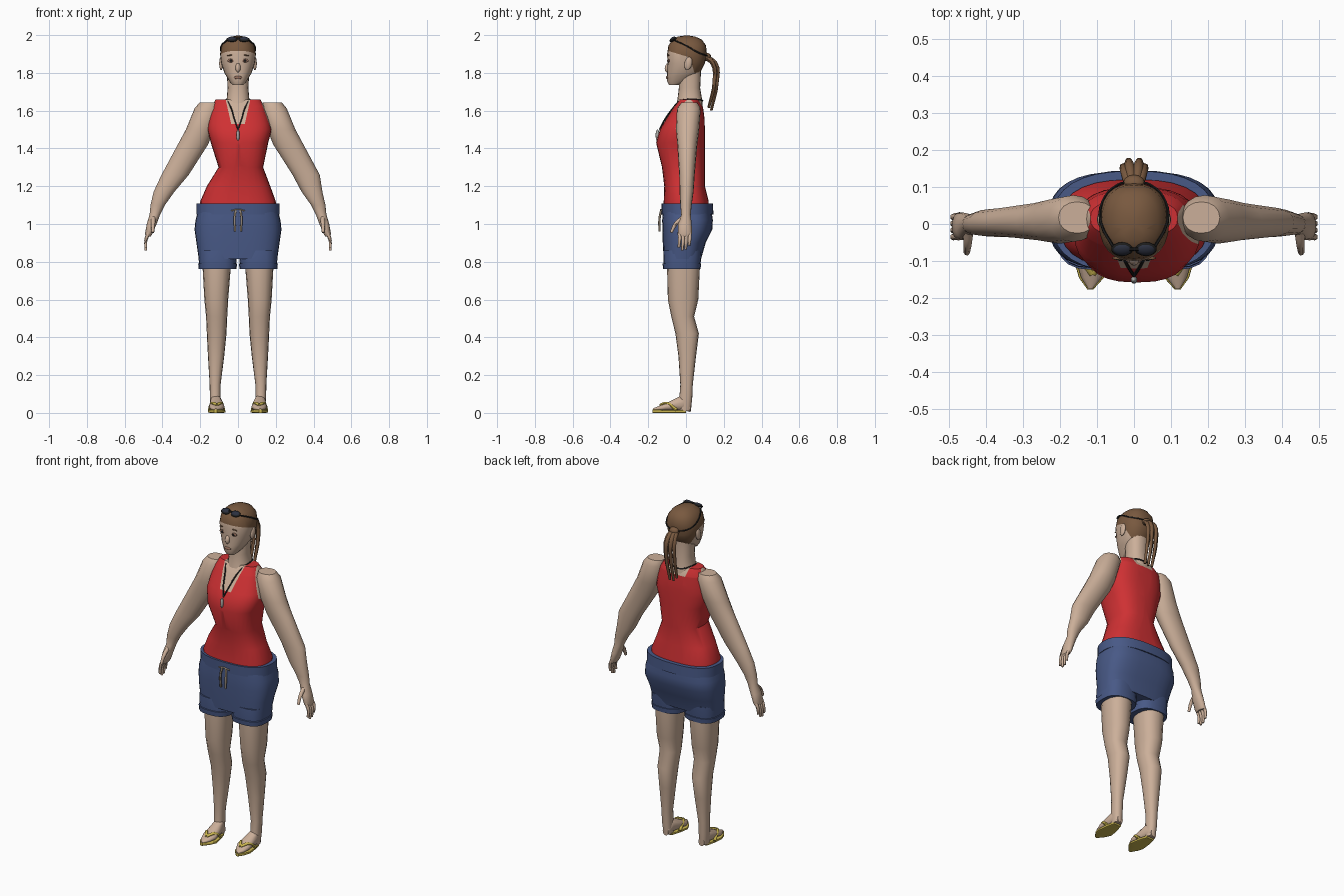
import bpy, bmesh
from math import cos, sin, pi, copysign, radians

start = bpy.data.objects.get("Cube")
if start:
    bpy.data.objects.remove(start, do_unlink=True)


def material(name, *rgb):
    mat = bpy.data.materials.new(name)
    mat.use_nodes = True
    mat.diffuse_color = (*rgb, 1)
    bsdf = mat.node_tree.nodes["Principled BSDF"]
    bsdf.inputs["Base Color"].default_value = (*rgb, 1)
    bsdf.inputs["Roughness"].default_value = .8
    return mat


SKIN = material("skin", .6, .43, .32)
RED = material("red cloth", .62, .03, .033)
BLUE = material("blue cloth", .065, .1, .24)
HAIR = material("brown hair", .19, .1, .05)
BLACK = material("black", .012, .012, .012)
LENS = material("dark lens", .025, .03, .05)
YELLOW = material("yellow rubber", .6, .47, .08)
SILVER = material("silver", .4, .4, .38)
TAN = material("tan string", .3, .24, .18)
ROSE = material("rose brown", .3, .16, .11)
SIDES = (("right", -1), ("left", 1))


def finish(obj, angle=40):
    bpy.ops.object.select_all(action="DESELECT")
    obj.select_set(True)
    bpy.context.view_layer.objects.active = obj
    bpy.ops.object.shade_smooth_by_angle(angle=radians(angle))
    return obj


def loft(name, rings, mats, side=1, axis="z", n=20, power=2.3, cuts=(), rule=None):
    """Skin rings of (position, centre x, half width, low, high) along an axis."""
    bm = bmesh.new()
    loops = []
    for pos, cx, rx, low, high in rings:
        loop = []
        for i in range(n):
            c, s = cos(2 * pi * i / n), sin(2 * pi * i / n)
            x = side * cx + rx * copysign(abs(c) ** (2 / power), c)
            v = (low + high) / 2 + (high - low) / 2 * copysign(abs(s) ** (2 / power), s)
            loop.append(bm.verts.new((x, v, pos) if axis == "z" else (x, pos, v)))
        loops.append(loop)
    for a, b in zip(loops, loops[1:]):
        for i in range(n):
            j = (i + 1) % n
            bm.faces.new((a[i], a[j], b[j], b[i]))
    bm.faces.new(loops[0])
    bm.faces.new(loops[-1])
    for co, no in cuts:
        bmesh.ops.bisect_plane(bm, geom=bm.verts[:] + bm.edges[:] + bm.faces[:],
                               plane_co=co, plane_no=no)
    bmesh.ops.recalc_face_normals(bm, faces=bm.faces[:])
    if rule:
        for f in bm.faces:
            f.material_index = int(rule(f.calc_center_median()))
    mesh = bpy.data.meshes.new(name)
    bm.to_mesh(mesh)
    bm.free()
    for mat in mats:
        mesh.materials.append(mat)
    obj = bpy.data.objects.new(name, mesh)
    bpy.context.collection.objects.link(obj)
    return finish(obj)


def blob(name, loc, scale, mat, rot=(0, 0, 0)):
    bpy.ops.mesh.primitive_uv_sphere_add(segments=14, ring_count=8, radius=1,
                                         location=loc, rotation=rot)
    obj = bpy.context.object
    obj.name, obj.scale = name, scale
    obj.data.materials.append(mat)
    return finish(obj, 60)


def tube(name, points, radius, mat, taper=1):
    curve = bpy.data.curves.new(name, "CURVE")
    curve.dimensions = "3D"
    curve.bevel_depth, curve.bevel_resolution = radius, 1
    curve.resolution_u, curve.use_fill_caps = 4, True
    spline = curve.splines.new("BEZIER")
    spline.bezier_points.add(len(points) - 1)
    for i, (bp, co) in enumerate(zip(spline.bezier_points, points)):
        bp.co = co
        bp.handle_left_type = bp.handle_right_type = "AUTO"
        bp.radius = 1 + (taper - 1) * i / (len(points) - 1)
    curve.materials.append(mat)
    obj = bpy.data.objects.new(name, curve)
    bpy.context.collection.objects.link(obj)
    bpy.ops.object.select_all(action="DESELECT")
    obj.select_set(True)
    bpy.context.view_layer.objects.active = obj
    bpy.ops.object.convert(target="MESH")
    return finish(bpy.context.object, 60)


# Torso: red tank top with neckline and armholes cut into it
def bare(p):
    x = abs(p.x)
    if x > .132 + (1.62 - p.z) * .36:
        return True
    low = 1.53 if p.y < 0 else 1.615
    return p.z > low and x < .036 + (p.z - 1.53) * .23


torso_cuts = [((0, 0, z), (0, 0, 1)) for z in (1.53, 1.615)]
for _, s in SIDES:
    torso_cuts += [((s * .132, 0, 1.62), (s, 0, .36)), ((s * .036, 0, 1.53), (s, 0, -.23))]
loft("tank_top", [(1.08, 0, .2, -.12, .12), (1.12, 0, .2, -.118, .12),
                  (1.2, .003, .168, -.115, .1), (1.3, .015, .118, -.127, .1),
                  (1.43, .008, .152, -.158, .1), (1.5, .008, .17, -.138, .1),
                  (1.56, .004, .158, -.103, .098), (1.62, 0, .142, -.065, .09),
                  (1.66, 0, .118, -.033, .065)],
     [RED, SKIN], n=28, power=2.6, cuts=torso_cuts, rule=bare)

# Neck and head, with the hairline cut across the skull
loft("neck", [(1.6, 0, .08, -.06, .09), (1.66, 0, .06, -.045, .085),
              (1.72, 0, .055, -.038, .075), (1.82, 0, .06, -.04, .08)], [SKIN])
loft("head", [(1.735, 0, .028, -.09, -.04), (1.755, 0, .045, -.1, .02),
              (1.8, 0, .072, -.1, .075), (1.85, 0, .089, -.098, .1),
              (1.9, 0, .095, -.1, .11), (1.945, 0, .087, -.093, .106),
              (1.975, 0, .065, -.073, .085), (1.992, 0, .035, -.045, .05),
              (1.997, 0, .01, -.01, .02)],
     [SKIN, HAIR], n=24,
     cuts=[((0, -.04, 1.9), (0, .3, 1)), ((0, 0, 1.785), (0, 0, 1)), ((0, .03, 1.85), (0, 1, .3))],
     rule=lambda p: p.z + .3 * (p.y + .04) > 1.9
     or (p.z > 1.785 and p.y - .03 + (p.z - 1.85) * .3 > 0))
blob("nose", (0, -.095, 1.828), (.014, .017, .026), SKIN, (radians(-15), 0, 0))
blob("lips", (0, -.098, 1.775), (.022, .008, .009), ROSE)
for word, s in SIDES:
    blob(word + "_eye", (s * .037, -.092, 1.865), (.02, .006, .01), ROSE)
    blob(word + "_pupil", (s * .037, -.097, 1.865), (.007, .003, .007), BLACK)
    blob(word + "_eyebrow", (s * .039, -.092, 1.894), (.021, .005, .003), HAIR, (0, s * .15, 0))
    blob(word + "_ear", (s * .089, .012, 1.85), (.011, .02, .036), SKIN, (radians(-12), 0, 0))

# Ponytail of loose strands
blob("ponytail_root", (0, .108, 1.885), (.03, .025, .022), HAIR)
for i in range(5):
    x = (i - 2) * .012
    back = .014 * (i % 2)
    tube(f"ponytail_strand_{i}", [(x * .4, .1, 1.885), (x, .142 + back, 1.85),
                                  (x * 1.2, .15 + back, 1.75), (x, .12 + back, 1.615 - back)],
         .015, HAIR, .5)

# Sunglasses pushed up on the head
for word, s in SIDES:
    tilt = (radians(28), 0, 0)
    blob(word + "_frame", (s * .032, -.068, 1.977), (.03, .021, .01), BLACK, tilt)
    blob(word + "_lens", (s * .032, -.069, 1.98), (.025, .017, .01), LENS, tilt)
    tube(word + "_glasses_strap", [(s * .056, -.062, 1.973), (s * .088, 0, 1.945),
                                   (s * .085, .06, 1.91), (s * .045, .105, 1.893),
                                   (0, .115, 1.89)], .004, BLACK)
tube("glasses_bridge", [(-.012, -.068, 1.983), (.012, -.068, 1.983)], .005, BLACK)

# Neck cord with whistle
for word, s in SIDES:
    tube(word + "_neck_cord", [(0, -.14, 1.5), (s * .02, -.108, 1.56), (s * .036, -.07, 1.612),
                               (s * .054, -.034, 1.65), (s * .062, .02, 1.66),
                               (s * .04, .076, 1.657), (0, .088, 1.652)], .004, BLACK)
blob("whistle", (0, -.151, 1.47), (.009, .01, .03), SILVER)

# Shorts: seat, waistband, legs, cuffs and drawstring
loft("shorts_seat", [(.815, 0, .208, -.118, .08), (.9, 0, .22, -.123, .104),
                     (.97, 0, .23, -.125, .139), (1.02, 0, .225, -.126, .142),
                     (1.08, 0, .209, -.122, .134)], [BLUE], n=32, power=2.9)
loft("waistband", [(1.05, 0, .221, -.129, .145), (1.108, 0, .221, -.13, .143),
                   (1.108, 0, .205, -.122, .132)], [BLUE], n=32, power=2.5)
for word, s in SIDES:
    loft(word + "_shorts_leg", [(.765, .108, .096, -.117, .073), (.81, .108, .1, -.12, .08),
                                (.86, .108, .1, -.118, .084)], [BLUE], s, power=2.7)
    loft(word + "_cuff", [(.762, .108, .1, -.121, .077), (.79, .108, .103, -.124, .08),
                          (.794, .108, .09, -.11, .07)], [BLUE], s, power=2.7)
    tube(word + "_drawstring", [(s * .012, -.131, 1.075), (s * .018, -.14, 1.03),
                                (s * .015, -.14, .96)], .006, TAN)
tube("drawstring_bow", [(-.035, -.13, 1.07), (0, -.134, 1.077), (.035, -.13, 1.07)], .004, TAN)

# Legs, feet and sandals
for word, s in SIDES:
    loft(word + "_leg", [(.85, .112, .08, -.1, .075), (.76, .113, .074, -.1, .073),
                         (.6, .115, .063, -.096, .065), (.51, .113, .056, -.078, .043),
                         (.42, .113, .052, -.056, .068), (.3, .116, .043, -.04, .053),
                         (.15, .121, .029, -.03, .036), (.08, .121, .028, -.035, .033),
                         (.01, .118, .024, -.04, .026)], [SKIN], s, n=16)
    loft(word + "_foot", [(.025, .118, .018, .004, .05), (-.01, .117, .029, .012, .1),
                          (-.06, .114, .036, .012, .075), (-.11, .112, .041, .012, .05),
                          (-.145, .115, .028, .012, .036), (-.175, .118, .006, .012, .024)],
         [SKIN], s, axis="y", n=14)
    loft(word + "_sandal_sole", [(0, .116, .024, 0, .016), (-.05, .114, .038, 0, .015),
                                 (-.11, .112, .047, 0, .015), (-.145, .115, .034, 0, .018),
                                 (-.177, .118, .008, 0, .018)],
         [YELLOW], s, axis="y", n=16, power=5)
    for edge in (-1, 1):
        tube(f"{word}_sandal_strap_{edge + 2}", [(s * .112, -.135, .041),
                                                (s * .113 + edge * .024, -.1, .05),
                                                (s * .114 + edge * .038, -.05, .015)], .009, YELLOW)

# Arms and hands
arm = [(1.643, .168, .05, -.025, .06), (1.612, .178, .066, -.048, .078),
       (1.5, .215, .075, -.053, .07), (1.42, .253, .08, -.046, .06),
       (1.26, .347, .072, -.036, .046), (1.17, .392, .055, -.034, .04),
       (1.1, .425, .038, -.03, .03), (1.05, .44, .028, -.025, .025),
       (1, .457, .026, -.042, .03), (.95, .472, .02, -.044, .032), (.935, .475, .014, -.036, .026)]
for word, s in SIDES:
    shifted = [(z, cx + s * .014 * (z > 1.2), *rest) for z, cx, *rest in arm]
    loft(word + "_arm", shifted, [SKIN], s, n=16, power=2.1)
    for i in range(4):
        y = -.034 + i * .018
        length = (.08, .095, .09, .07)[i]
        tube(f"{word}_finger_{i}", [(s * .472, y, .955), (s * .488, y, .955 - length * .5),
                                    (s * .488, y - .004, .955 - length)], .0105, SKIN, .65)
    tube(word + "_thumb", [(s * .448, -.02, 1.03), (s * .45, -.055, 1),
                           (s * .452, -.078, .955)], .014, SKIN, .6)
